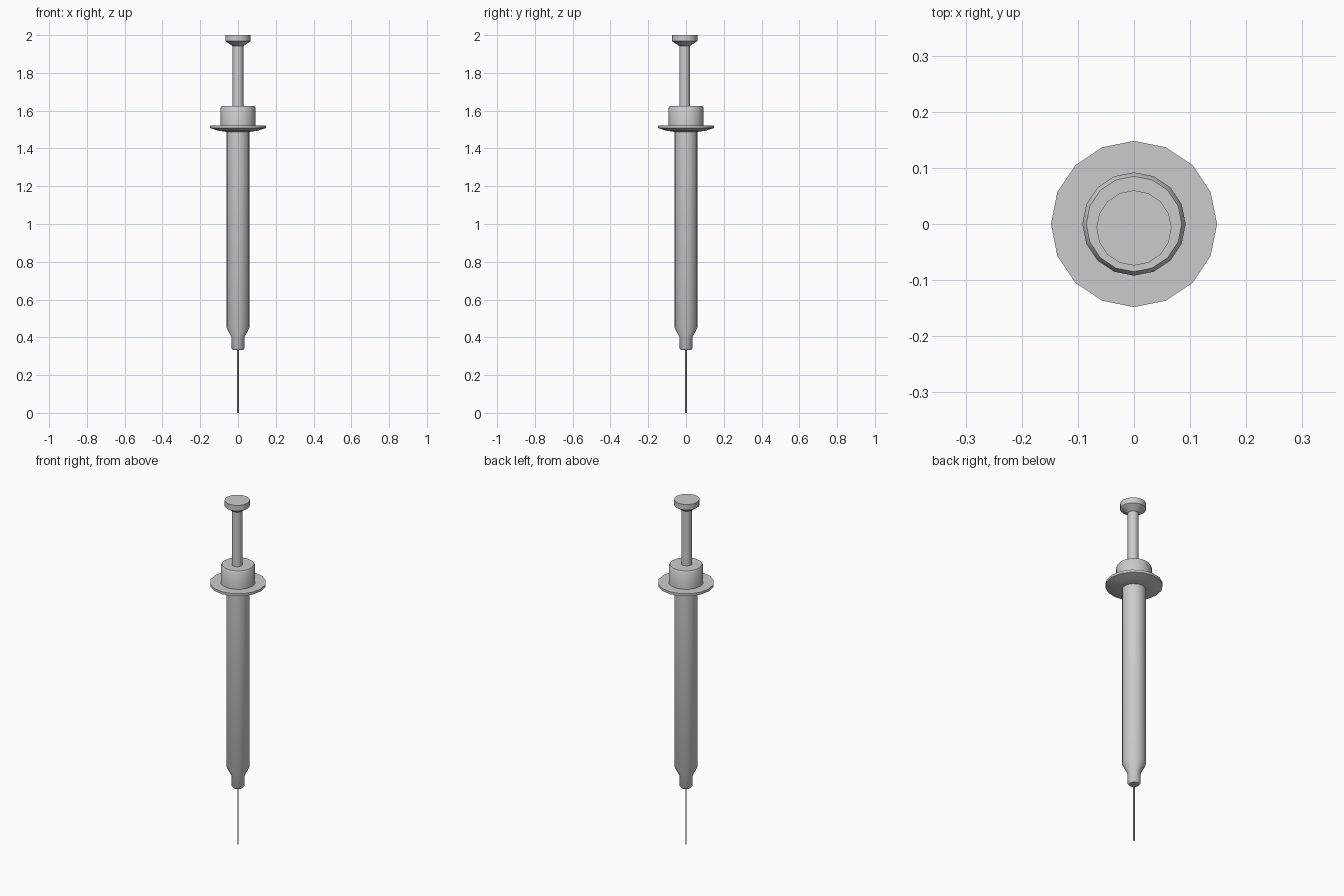
import bpy, bmesh, math

if "Cube" in bpy.data.objects:
    bpy.data.objects.remove(bpy.data.objects["Cube"])


def lathe(name, profile, sides=16, y=0.0, smooth=40):
    """Revolve (radius, z) points, listed bottom to top, into a capped solid."""
    bm = bmesh.new()
    rings = []
    for r, z in profile:
        rings.append([bm.verts.new((r * math.cos(2 * math.pi * i / sides),
                                    r * math.sin(2 * math.pi * i / sides), z))
                      for i in range(sides)])
    for a, b in zip(rings, rings[1:]):
        for i in range(sides):
            j = (i + 1) % sides
            bm.faces.new((a[i], a[j], b[j], b[i]))
    bm.faces.new(rings[0][::-1])
    bm.faces.new(rings[-1])
    mesh = bpy.data.meshes.new(name)
    bm.to_mesh(mesh)
    bm.free()
    obj = bpy.data.objects.new(name, mesh)
    obj.location.y = y
    bpy.context.collection.objects.link(obj)
    bpy.ops.object.select_all(action='DESELECT')
    obj.select_set(True)
    bpy.context.view_layer.objects.active = obj
    bpy.ops.object.shade_smooth_by_angle(angle=math.radians(smooth))
    return obj


# Thin needle
lathe("needle", [(0.004, 0.0), (0.004, 0.34)], sides=8)

# Barrel with tapered nozzle
lathe("barrel", [(0.026, 0.332), (0.034, 0.342), (0.034, 0.40),
                 (0.062, 0.455), (0.062, 1.495)])

# Finger flange with sloped underside, and the collar above it
lathe("flange_and_collar", [(0.062, 1.488), (0.10, 1.493), (0.148, 1.508),
                            (0.148, 1.522), (0.092, 1.522), (0.092, 1.615),
                            (0.085, 1.626)])

# Plunger rod and thumb rest, set slightly forward
lathe("plunger", [(0.028, 1.60), (0.028, 1.942), (0.067, 1.968),
                  (0.067, 2.0)], y=-0.007)
